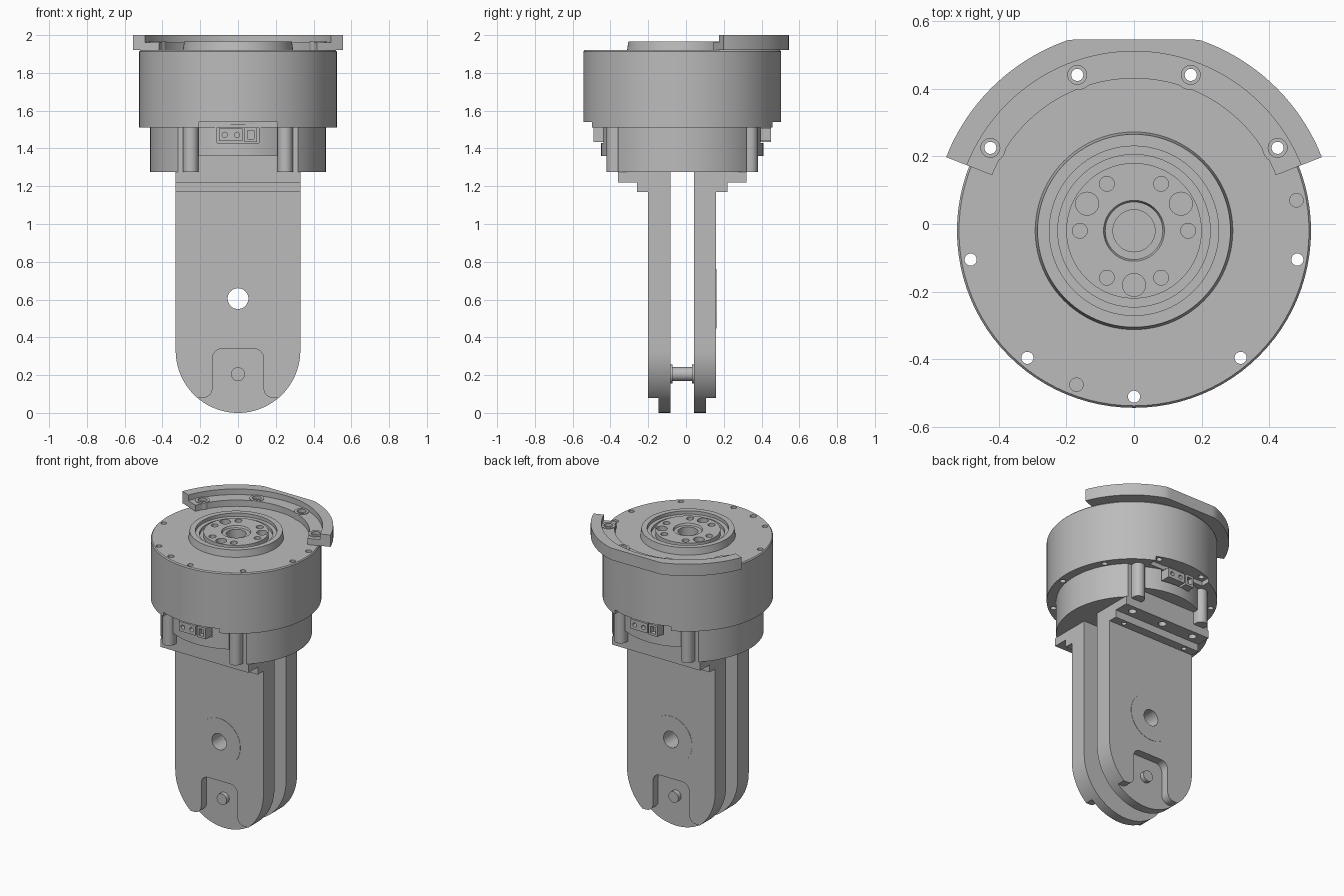
import bpy, bmesh, math
from math import cos, sin, radians
from mathutils import Vector

if "Cube" in bpy.data.objects:
    bpy.data.objects.remove(bpy.data.objects["Cube"], do_unlink=True)

C = -0.02                      # y of the turning axis
parts = []

grey = bpy.data.materials.new("machined grey")
grey.use_nodes = True
grey.diffuse_color = (0.5, 0.5, 0.5, 1)
grey.node_tree.nodes["Principled BSDF"].inputs["Base Color"].default_value = (0.5, 0.5, 0.5, 1)


def arc(r, a0, a1, n, cx=0.0, cy=0.0):
    steps = [radians(a0 + (a1 - a0) * i / n) for i in range(n + 1)]
    return [(cx + r * cos(a), cy + r * sin(a)) for a in steps]


def circle(r, cx=0.0, cy=0.0, n=32):
    return arc(r, 0, 360, n, cx, cy)[:-1]


def rect(x0, x1, y0, y1):
    return [(x0, y0), (x1, y0), (x1, y1), (x0, y1)]


def add_prism(bm, pts, lo, hi, axis="z"):
    """Extrude an outline along z (points are x, y) or y (points are x, z)."""
    place = (lambda p, t: (p[0], p[1], t)) if axis == "z" else (lambda p, t: (p[0], t, p[1]))
    a = [bm.verts.new(place(p, lo)) for p in pts]
    b = [bm.verts.new(place(p, hi)) for p in pts]
    bm.faces.new(a)
    bm.faces.new(b[::-1])
    for i in range(len(pts)):
        j = (i + 1) % len(pts)
        bm.faces.new((a[i], b[i], b[j], a[j]))


def finish(name, bm, keep=True):
    bmesh.ops.recalc_face_normals(bm, faces=bm.faces)
    me = bpy.data.meshes.new(name)
    bm.to_mesh(me)
    bm.free()
    ob = bpy.data.objects.new(name, me)
    bpy.context.collection.objects.link(ob)
    if keep:
        me.materials.append(grey)
        parts.append(ob)
    return ob


def prisms(name, specs, keep=True):
    bm = bmesh.new()
    for s in specs:
        add_prism(bm, *s)
    return finish(name, bm, keep)


def lathe(name, profile, n=96):
    bm = bmesh.new()
    vs = [bm.verts.new((r, 0, z)) for r, z in profile]
    es = [bm.edges.new((vs[i], vs[i + 1])) for i in range(len(vs) - 1)]
    bmesh.ops.spin(bm, geom=vs + es, axis=(0, 0, 1), cent=(0, 0, 0),
                   angle=math.tau, steps=n, use_merge=True)
    bmesh.ops.remove_doubles(bm, verts=bm.verts, dist=1e-5)
    bmesh.ops.translate(bm, verts=bm.verts, vec=Vector((0, C, 0)))
    return finish(name, bm)


def cut(ob, specs):
    """Subtract non-overlapping prisms from an object."""
    tool = prisms("cutter", specs, keep=False)
    tool.hide_render = True
    mod = ob.modifiers.new("cut", "BOOLEAN")
    mod.operation, mod.solver, mod.object = "DIFFERENCE", "EXACT", tool
    bpy.context.view_layer.objects.active = ob
    with bpy.context.temp_override(object=ob, active_object=ob):
        bpy.ops.object.modifier_apply(modifier=mod.name)
    bpy.data.objects.remove(tool, do_unlink=True)


def span(s, a, b):
    """Distances from the axis towards side s, as sorted y values."""
    return tuple(sorted((C + s * a, C + s * b)))


# Drum with stepped output hub on top
drum = lathe("motor_drum", [
    (0, 1.8), (0.062, 1.8), (0.062, 1.945), (0.085, 1.945), (0.09, 1.958),
    (0.2, 1.958), (0.2, 1.925), (0.225, 1.925), (0.225, 1.945), (0.25, 1.945),
    (0.25, 1.967), (0.285, 1.967), (0.292, 1.92), (0.517, 1.92), (0.523, 1.913),
    (0.523, 1.51), (0, 1.51)])
bolts = [(0.49 * cos(radians(a)), C + 0.49 * sin(radians(a))) for a in range(-90, 270, 40)]
cut(drum, [(circle(0.018, x, y, 20), 1.4, 2.1) for x, y in bolts])
blind = [(circle(0.02, 0.48, 0.07, 20), 1.9, 2), (circle(0.02, -0.17, -0.475, 20), 1.9, 2)]
for r, angles in ((0.022, (0, 60, 120, 180, 240, 300)), (0.034, (30, 150, 270))):
    blind += [(circle(r, 0.16 * cos(radians(a)), C + 0.16 * sin(radians(a)), 24), 1.9, 2)
              for a in angles]
cut(drum, blind)
cut(drum, [(rect(-0.21, 0.21, *span(s, 0.42, 0.6)), 1.4, 1.54) for s in (1, -1)])

# Lower housing: round sides, flattened front and back
half = math.degrees(math.asin(0.34 / 0.465))
prisms("lower_housing", [(arc(0.465, -half, half, 32, 0, C) +
                          arc(0.465, 180 - half, 180 + half, 32, 0, C), 1.275, 1.51)])

for s, side in ((-1, "front"), (1, "back")):
    # Rounded ribs either side of the connector box
    for x, hand in ((-0.25, "right"), (0.25, "left")):
        if s < 0:
            outline = arc(0.04, 180, 360, 12, x, C - 0.36)
        else:
            outline = arc(0.04, 0, 180, 12, x, C + 0.36)
        outline += [(outline[-1][0], C + s * 0.3), (outline[0][0], C + s * 0.3)]
        prisms(f"{side}_{hand}_rib", [(outline, 1.275, 1.51)])

    # Curved connector box with an open window
    w = math.degrees(math.asin(0.21 / 0.43))
    mid = 90 * s
    box = prisms(f"{side}_connector_box", [
        (arc(0.43, mid - w, mid + w, 16, 0, C) +
         [(-s * 0.21, C + s * 0.3), (s * 0.21, C + s * 0.3)], 1.36, 1.54)])
    cut(box, [(rect(-0.11, 0.11, *span(s, 0.36, 0.5)), 1.43, 1.527)])

    # Plugs with sockets
    plug = prisms(f"{side}_plug", [
        (rect(*sorted((s * 0.1, -s * 0.025)), *span(s, 0.36, 0.47)), 1.44, 1.505),
        (rect(*sorted((-s * 0.035, -s * 0.1)), *span(s, 0.36, 0.47)), 1.435, 1.51)])
    cut(plug, [(circle(0.014, s * x, 1.472, 16), *span(s, 0.44, 0.5), "y") for x in (0.07, 0.005)] +
        [(rect(*sorted((-s * 0.05, -s * 0.085)), 1.45, 1.495), *span(s, 0.44, 0.5), "y")])

    # Fork plate with stepped recess around the pin
    outline = arc(0.33, 180, 360, 48, 0, 0.33) + [(0.33, 1.275), (-0.33, 1.275)]
    plate = prisms(f"{side}_fork_plate", [(outline, *span(s, 0.062, 0.18), "y")])
    left = arc(0.05, 270, 360, 6, -0.185, 0.13) + arc(0.05, 180, 90, 6, -0.085, 0.29)
    right = [(-x, z) for x, z in reversed(left)]
    recess = [(-0.4, -0.1), (-0.4, 0.08)] + left + right + [(0.4, 0.08), (0.4, -0.1)]
    cut(plate, [(recess, *span(s, 0.125, 0.25), "y")])
    hole = [(circle(0.055, 0, 0.605), *span(s, 0.03, 0.3), "y")]
    cut(plate, hole)
    disc = prisms(f"{side}_bearing_face", [(circle(0.158, 0, 0.605, 48), *span(s, 0.178, 0.182), "y")])
    cut(disc, hole)

    # Stepped mounting flange with screw holes underneath
    for label, out, z, r, xs in (("upper", 0.34, 1.22, 0.025, (-0.24, 0, 0.24)),
                                 ("lower", 0.24, 1.17, 0.016, (-0.24, 0.24))):
        top = 1.275 if label == "upper" else 1.22
        flange = prisms(f"{side}_{label}_flange", [(rect(-0.33, 0.33, *span(s, 0.18, out)), z, top)])
        yh = C + s * (out - (0.05 if label == "upper" else 0.03))
        cut(flange, [(circle(r, x, yh, 20), z - 0.1, z + 0.04) for x in xs])

    # Pin collar against the inner plate face
    prisms(f"{side}_pin_collar", [(circle(0.05, 0, 0.205), *span(s, 0.052, 0.064), "y")])

# Cross pin
prisms("cross_pin", [(circle(0.037, 0, 0.205), C - 0.155, C + 0.155, "y")])

# Crescent guard on the rear of the top: high rim, lower ledge, screw bosses
A0, A1 = 21.4, 158.6
outer = [(x, min(y, 0.545)) for x, y in arc(0.596, A0, A1, 64, 0, C)]
prisms("guard_rim", [(outer + arc(0.53, A1, A0, 64, 0, C), 1.92, 2.0)])
ledge = prisms("guard_ledge", [(arc(0.53, A0, A1, 64, 0, C) + arc(0.45, A1, A0, 64, 0, C), 1.92, 1.962)])
tops = [(x, y) for x, y in bolts if y > 0.15]
cut(ledge, [(circle(0.044, x, y), 1.9, 2) for x, y in tops])
for i, (x, y) in enumerate(tops):
    boss = prisms(f"guard_boss_{i + 1}", [(circle(0.045, x, y), 1.92, 1.966)])
    cut(boss, [(circle(0.018, x, y, 20), 1.9, 2)])
    cut(boss, [(circle(0.028, x, y, 24), 1.945, 2)])

# Smooth the round walls, keep edges crisp
bpy.ops.object.select_all(action="DESELECT")
for ob in parts:
    ob.select_set(True)
bpy.context.view_layer.objects.active = drum
bpy.ops.object.shade_smooth_by_angle(angle=radians(30))
